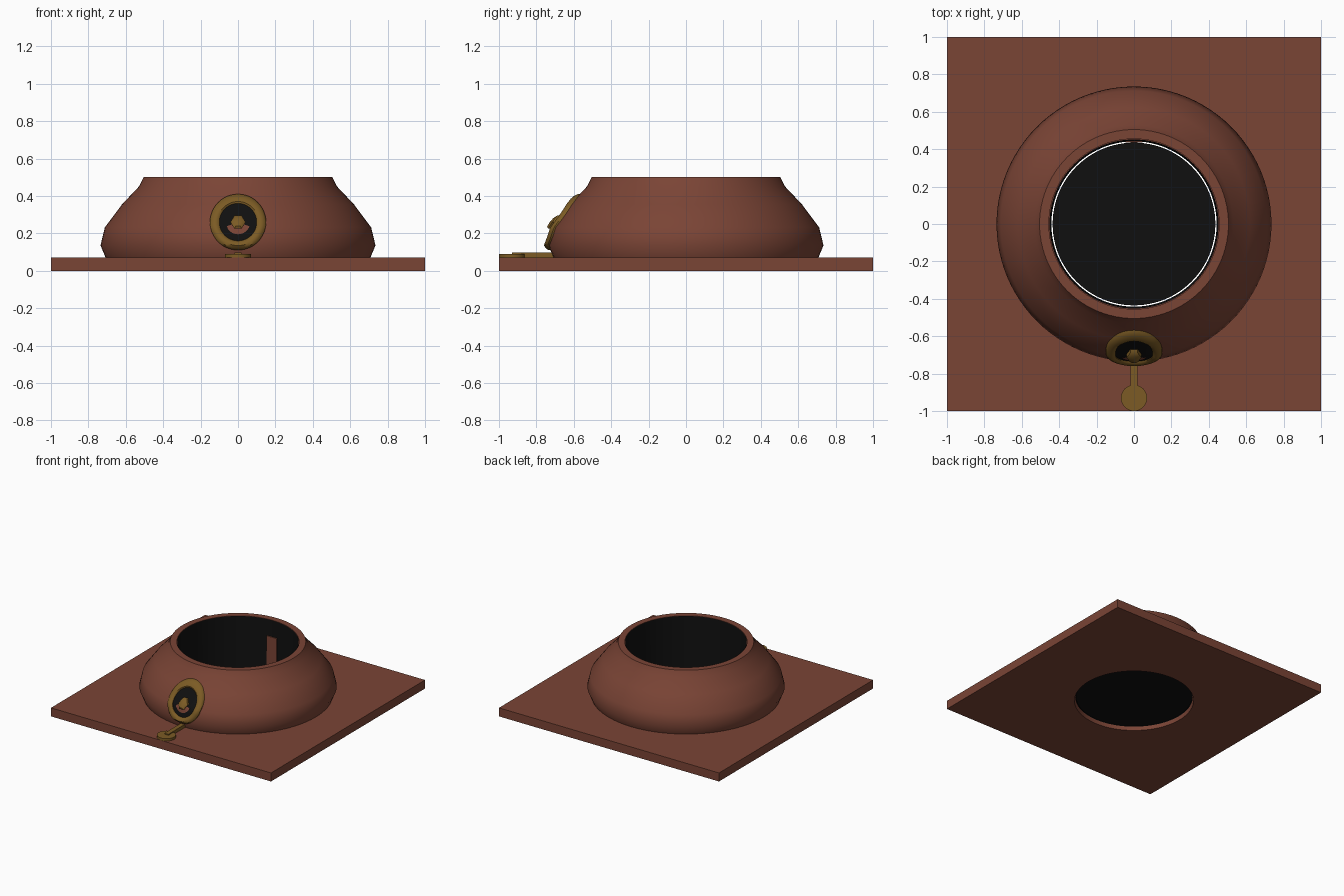
import bpy
import bmesh
from math import sin, cos, pi, sqrt, radians

if "Cube" in bpy.data.objects:
    bpy.data.objects.remove(bpy.data.objects["Cube"], do_unlink=True)


def material(name, rgb):
    m = bpy.data.materials.new(name)
    m.use_nodes = True
    m.diffuse_color = (*rgb, 1)
    m.node_tree.nodes["Principled BSDF"].inputs["Base Color"].default_value = (*rgb, 1)
    return m


CLAY = material("red_brown_clay", (0.195, 0.058, 0.036))
BRASS = material("dull_brass", (0.2, 0.105, 0.018))
BLACK = material("soot_black", (0.005, 0.005, 0.005))


def finish(bm, name, mat, smooth=True):
    bmesh.ops.remove_doubles(bm, verts=bm.verts, dist=0.0001)
    bmesh.ops.recalc_face_normals(bm, faces=bm.faces)
    mesh = bpy.data.meshes.new(name)
    bm.to_mesh(mesh)
    bm.free()
    mesh.materials.append(mat)
    obj = bpy.data.objects.new(name, mesh)
    bpy.context.collection.objects.link(obj)
    bpy.ops.object.select_all(action="DESELECT")
    obj.select_set(True)
    bpy.context.view_layer.objects.active = obj
    if smooth:
        bpy.ops.object.shade_smooth_by_angle(angle=radians(40))
    return obj


def grid(name, mat, rows, cols, point):
    """Skin a sheet whose corners come from point(row, col)."""
    bm = bmesh.new()
    v = [[bm.verts.new(point(i, j)) for j in range(cols + 1)] for i in range(rows + 1)]
    for i in range(rows):
        for j in range(cols):
            bm.faces.new((v[i][j], v[i][j + 1], v[i + 1][j + 1], v[i + 1][j]))
    bmesh.ops.dissolve_degenerate(bm, edges=bm.edges, dist=0.0001)
    return finish(bm, name, mat)


def lathe(name, mat, profile, sides=96, centre=(0, 0)):
    def point(i, j):
        r, z = profile[i]
        a = 2 * pi * (j % sides) / sides
        return centre[0] + r * cos(a), centre[1] + r * sin(a), z
    return grid(name, mat, len(profile) - 1, sides, point)


def box(name, mat, lo, hi):
    bm = bmesh.new()
    bmesh.ops.create_cube(bm, size=1)
    for v in bm.verts:
        v.co = [(a + b) / 2 + c * (b - a) for a, b, c in zip(lo, hi, v.co)]
    return finish(bm, name, mat, smooth=False)


# Square base plate with a round opening
base = box("base_plate", CLAY, (-1, -1, 0), (1, 1, 0.07))
cutter = lathe("opening_cutter", CLAY, [(0, -0.1), (0.448, -0.1), (0.448, 0.2), (0, 0.2)])
cutter.hide_render = True
cut = base.modifiers.new("opening", "BOOLEAN")
cut.object = cutter
cut.operation = "DIFFERENCE"
bpy.context.view_layer.objects.active = base
bpy.ops.object.modifier_apply(modifier=cut.name)
bpy.data.objects.remove(cutter, do_unlink=True)

# Squat bowl wall, open at the top
OUTER = [(0.505, 0.5), (0.53, 0.45), (0.62, 0.355), (0.712, 0.232), (0.735, 0.136), (0.706, 0.065)]
lathe("bowl", CLAY, [(0.455, 0.06), (0.455, 0.5)] + OUTER)

# Black lining and floor, with a fine gap between them
lathe("lining", BLACK, [(0.452, 0.499), (0.448, 0.3), (0.442, 0.03)])
lathe("inner_floor", BLACK, [(0, 0.03), (0.435, 0.03), (0.435, 0.04), (0, 0.04)])
box("back_panel", CLAY, (-0.045, 0.435, 0.06), (0.045, 0.443, 0.37))


def wall_radius(z):
    for (r1, z1), (r2, z2) in zip(OUTER, OUTER[1:]):
        if z >= z2:
            return r1 + (r2 - r1) * (z1 - z) / (z1 - z2)
    return OUTER[-1][0]


def wall_patch(name, mat, section, start=0, end=2 * pi, steps=48):
    """Sweep (radius, lift) pairs round the port so that they hug the bowl."""
    def point(i, j):
        r, lift = section[i]
        a = start + (end - start) * j / steps
        x, z = r * cos(a), 0.26 + r * sin(a)
        return x, -sqrt(wall_radius(z) ** 2 - x * x) - lift, z
    return grid(name, mat, len(section) - 1, steps, point)


# Round port on the front: ring, dark recess, lip and knob
wall_patch("port_ring", BRASS, [(0.15, -0.01), (0.15, 0.01), (0.14, 0.021), (0.125, 0.025),
                                (0.11, 0.021), (0.1, 0.01), (0.1, -0.01)])
wall_patch("port_recess", BLACK, [(0, 0.006), (0.05, 0.006), (0.105, 0.006)])
wall_patch("port_lip", CLAY, [(0.035, 0.004), (0.035, 0.012), (0.065, 0.012), (0.065, 0.004)],
           radians(200), radians(340), 16)
wall_patch("port_knob", BRASS, [(0.04, 0), (0.04, 0.025), (0.025, 0.035), (0, 0.037)], steps=6)

# Handle lying on the plate: bar and round end
box("handle_bar", BRASS, (-0.018, -0.93, 0.072), (0.018, -0.70, 0.098))
lathe("handle_disc", BRASS, [(0, 0.068), (0.07, 0.068), (0.07, 0.09), (0, 0.09)], 32, (0, -0.93))
